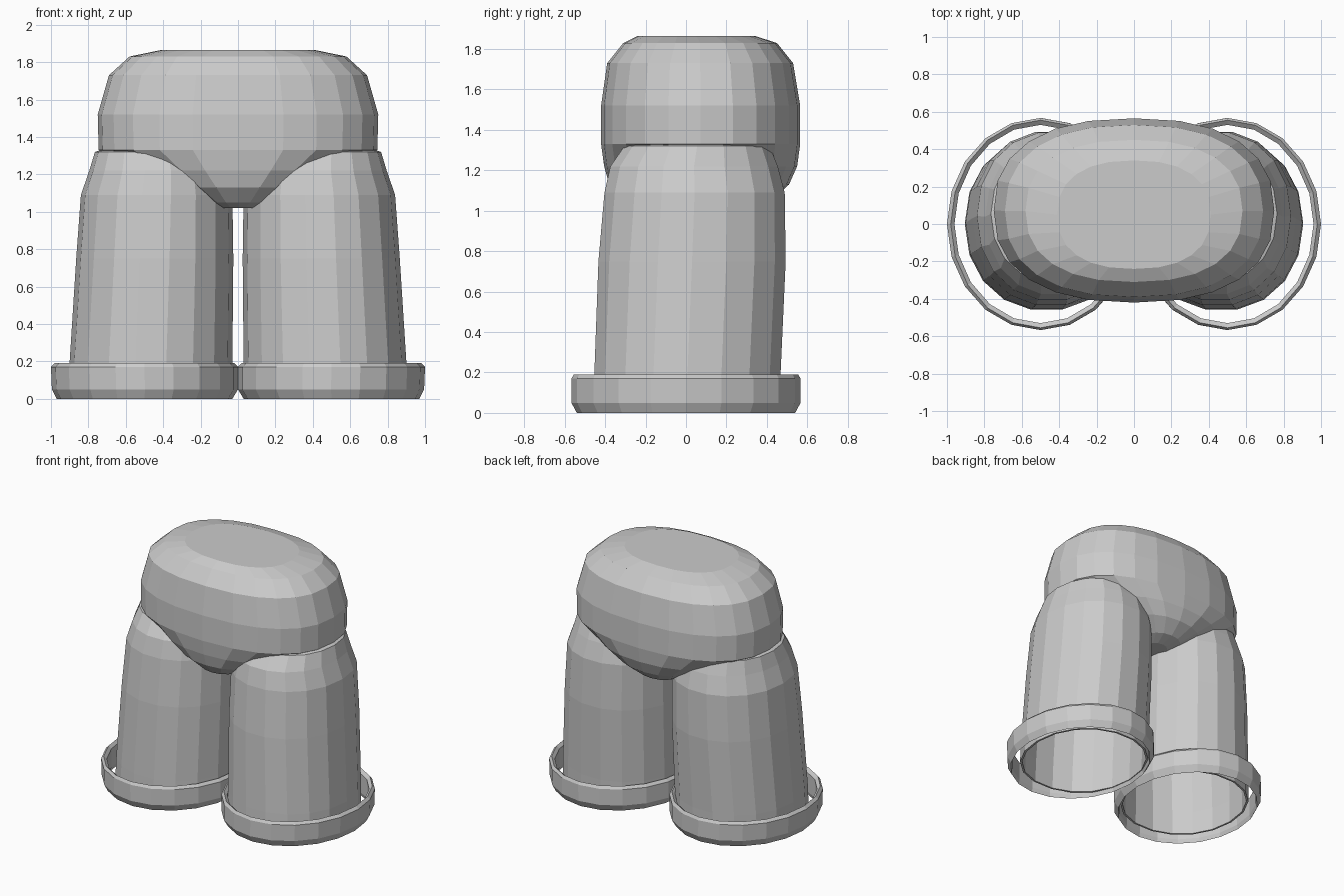
import bpy
import bmesh
from math import cos, sin, tau, copysign

if "Cube" in bpy.data.objects:
    bpy.data.objects.remove(bpy.data.objects["Cube"], do_unlink=True)

grey = bpy.data.materials.new("plain grey")
grey.use_nodes = True
grey.diffuse_color = (0.6, 0.6, 0.6, 1)
grey.node_tree.nodes["Principled BSDF"].inputs["Base Color"].default_value = grey.diffuse_color


def oval(z, x0, x1, y0, y1, sides, power):
    """One horizontal rounded outline between the given limits."""
    points = []
    for i in range(sides):
        c, s = cos(tau * i / sides), sin(tau * i / sides)
        u = copysign(abs(c) ** (2 / power), c)
        v = copysign(abs(s) ** (2 / power), s)
        points.append(((x0 + x1) / 2 + u * (x1 - x0) / 2,
                       (y0 + y1) / 2 + v * (y1 - y0) / 2, z))
    return points


def loft(name, sections, sides, power=2, caps=False, closed=False, mirror=False):
    """Skin a stack of ovals into one flat-shaded part."""
    bm = bmesh.new()
    rings = [[bm.verts.new(p) for p in oval(*s, sides, power)] for s in sections]
    pairs = list(zip(rings, rings[1:]))
    if closed:
        pairs.append((rings[-1], rings[0]))
    for a, b in pairs:
        for i in range(sides):
            j = (i + 1) % sides
            bm.faces.new((a[i], a[j], b[j], b[i]))
    if caps:
        bm.faces.new(rings[0])
        bm.faces.new(rings[-1])
    if mirror:
        bmesh.ops.scale(bm, vec=(-1, 1, 1), verts=bm.verts)
    bmesh.ops.recalc_face_normals(bm, faces=bm.faces)
    mesh = bpy.data.meshes.new(name)
    bm.to_mesh(mesh)
    bm.free()
    mesh.materials.append(grey)
    obj = bpy.data.objects.new(name, mesh)
    bpy.context.collection.objects.link(obj)
    return obj


# Hips: rounded block tapering to the crotch
loft("hips", [
    (1.02, -0.12, 0.12, -0.22, 0.32),
    (1.05, -0.2, 0.2, -0.31, 0.42),
    (1.13, -0.36, 0.36, -0.38, 0.51),
    (1.22, -0.54, 0.54, -0.405, 0.55),
    (1.33, -0.745, 0.745, -0.42, 0.565),
    (1.52, -0.75, 0.75, -0.42, 0.565),
    (1.73, -0.69, 0.69, -0.39, 0.53),
    (1.83, -0.58, 0.58, -0.31, 0.45),
    (1.865, -0.41, 0.41, -0.24, 0.34),
], 24, 2.4, caps=True)

leg_sections = [
    (0.03, 0.03, 0.905, -0.465, 0.47),
    (0.2, 0.03, 0.9, -0.46, 0.475),
    (0.75, 0.025, 0.865, -0.44, 0.5),
    (1.09, 0.03, 0.84, -0.41, 0.495),
    (1.22, 0.06, 0.795, -0.38, 0.46),
    (1.32, 0.11, 0.765, -0.31, 0.42),
    (1.34, 0.18, 0.7, -0.25, 0.36),
]
cuff_sections = [
    (0.0, 0.03, 0.97, -0.54, 0.54),
    (0.05, 0.0, 0.995, -0.567, 0.567),
    (0.17, 0.0, 1.0, -0.567, 0.567),
    (0.19, 0.02, 0.98, -0.555, 0.555),
    (0.17, 0.04, 0.96, -0.53, 0.53),
    (0.03, 0.04, 0.96, -0.53, 0.53),
]

# Hollow trouser legs and loose cuffs on both sides
for side, flip in (("left", False), ("right", True)):
    leg = loft(side + "_leg", leg_sections, 18, 2.1, mirror=flip)
    shell = leg.modifiers.new("cloth thickness", "SOLIDIFY")
    shell.thickness = 0.015
    loft(side + "_cuff", cuff_sections, 20, closed=True, mirror=flip)
